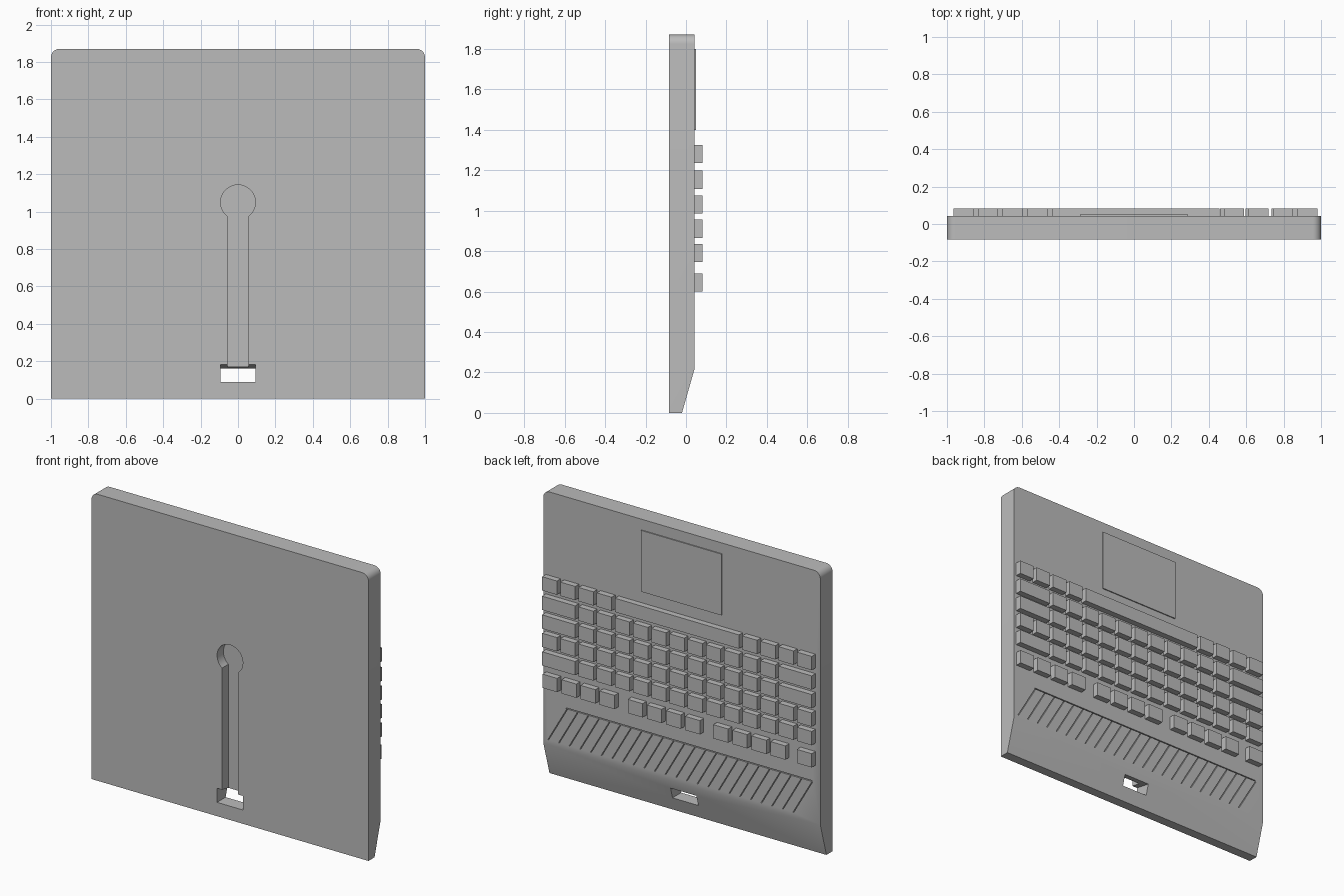
import bpy, bmesh, math
from mathutils import Vector

if "Cube" in bpy.data.objects:
    bpy.data.objects.remove(bpy.data.objects["Cube"])

FRONT, DECK, KEY_TOP = -0.083, 0.043, 0.082

grey = bpy.data.materials.new("grey_plastic")
grey.use_nodes = True
grey.diffuse_color = (0.5, 0.5, 0.5, 1)
grey.node_tree.nodes["Principled BSDF"].inputs["Base Color"].default_value = (0.5, 0.5, 0.5, 1)


def finish(name, bm):
    bmesh.ops.recalc_face_normals(bm, faces=bm.faces)
    mesh = bpy.data.meshes.new(name)
    bm.to_mesh(mesh)
    bm.free()
    mesh.materials.append(grey)
    obj = bpy.data.objects.new(name, mesh)
    bpy.context.collection.objects.link(obj)
    return obj


def prism(bm, outline, offset):
    """Extrude a closed planar outline along an offset."""
    face = bm.faces.new([bm.verts.new(p) for p in outline])
    new = bmesh.ops.extrude_face_region(bm, geom=[face])["geom"]
    moved = [v for v in new if isinstance(v, bmesh.types.BMVert)]
    bmesh.ops.translate(bm, verts=moved, vec=Vector(offset))


def slab(bm, x0, x1, z0, z1, y0, y1, lean=0):
    """Box on the deck plane; lean shifts its lower end along x."""
    prism(bm, [(x0 + lean, y0, z0), (x1 + lean, y0, z0), (x1, y0, z1), (x0, y0, z1)],
          (0, y1 - y0, 0))


def box(name, *size):
    bm = bmesh.new()
    slab(bm, *size)
    return finish(name, bm)


def cut(target, cutter):
    mod = target.modifiers.new("cut", "BOOLEAN")
    mod.operation, mod.solver, mod.object = "DIFFERENCE", "EXACT", cutter
    bpy.context.view_layer.objects.active = target
    bpy.ops.object.modifier_apply(modifier=mod.name)
    bpy.data.objects.remove(cutter)


# Body: wedge-ended side profile with two rounded corners
bm = bmesh.new()
profile = [(FRONT, 0), (-0.02, 0), (DECK, 0.22), (DECK, 1.87), (FRONT, 1.87)]
prism(bm, [(-1, y, z) for y, z in profile], (2, 0, 0))
corners = [e for e in bm.edges if all(v.co.z > 1.8 for v in e.verts)
           and abs(e.verts[0].co.x - e.verts[1].co.x) < 0.01]
bmesh.ops.bevel(bm, geom=corners, offset=0.045, segments=8, profile=0.5, affect="EDGES")
body = finish("body", bm)

# Keyhole slot in the underside
SLOT_FLOOR = FRONT + 0.065
bm = bmesh.new()
r, half, zc = 0.093, 0.057, 1.05
a0 = math.asin(half / r)
outline = [(-half, 0.16), (half, 0.16)]
for i in range(41):
    a = -math.pi / 2 + a0 + (2 * math.pi - 2 * a0) * i / 40
    outline.append((r * math.cos(a), zc + r * math.sin(a)))
prism(bm, [(x, FRONT - 0.05, z) for x, z in outline], (0, SLOT_FLOOR - FRONT + 0.05, 0))
cut(body, finish("slot_cutter", bm))

# Through hole with a sloping ceiling
bm = bmesh.new()
prism(bm, [(-r, FRONT - 0.02, 0.09), (-r, 0.1, 0.09), (-r, 0.1, 0.147), (-r, FRONT - 0.02, 0.186)],
      (2 * r, 0, 0))
cut(body, finish("hole_cutter", bm))

# Slanted vent slits and the long groove above them
bm = bmesh.new()
SLITS = 24
for i in range(SLITS):
    x = -0.94 + 1.77 * i / (SLITS - 1)
    slab(bm, x - 0.003, x + 0.003, 0.25, 0.483, DECK - 0.01, DECK + 0.02, lean=0.135)
slab(bm, -0.94, 0.835, 0.487, 0.493, DECK - 0.01, DECK + 0.02)
cut(body, finish("vent_cutter", bm))

bpy.ops.object.select_all(action="DESELECT")
body.select_set(True)
bpy.context.view_layer.objects.active = body
bpy.ops.object.shade_smooth_by_angle(angle=math.radians(30))

# Touchpad
box("touchpad", -0.29, 0.29, 1.40, 1.80, DECK - 0.005, DECK + 0.007)

# Key rows: widths in columns, listed from the right end of the keyboard
PITCH, KEY, X0, HEIGHT = 0.1314, 0.107, -0.965, 0.09
rows = {
    "space_row": (1.235, [1] * 4 + [7] + [1] * 4),
    "shift_row": (1.108, [2] + [1] * 11 + [2]),
    "home_row": (0.986, [2] + [1] * 11 + [2]),
    "upper_row": (0.866, [1] * 15),
    "number_row": (0.745, [1] * 13 + [2]),
}
for row, (z, widths) in rows.items():
    col = 0
    for n, w in enumerate(widths):
        x = X0 + col * PITCH
        box(f"{row}_key_{n + 1}", x, x + KEY + (w - 1) * PITCH, z, z + HEIGHT,
            DECK - 0.005, KEY_TOP)
        col += w

# Function keys: one single key and three groups of four
starts = [X0] + [0.98 - KEY - g * 0.617 - k * 0.138 for g in range(3) for k in range(4)]
for n, x in enumerate(starts):
    box(f"function_key_{n + 1}", x, x + KEY, 0.60, 0.60 + HEIGHT, DECK - 0.005, KEY_TOP)
